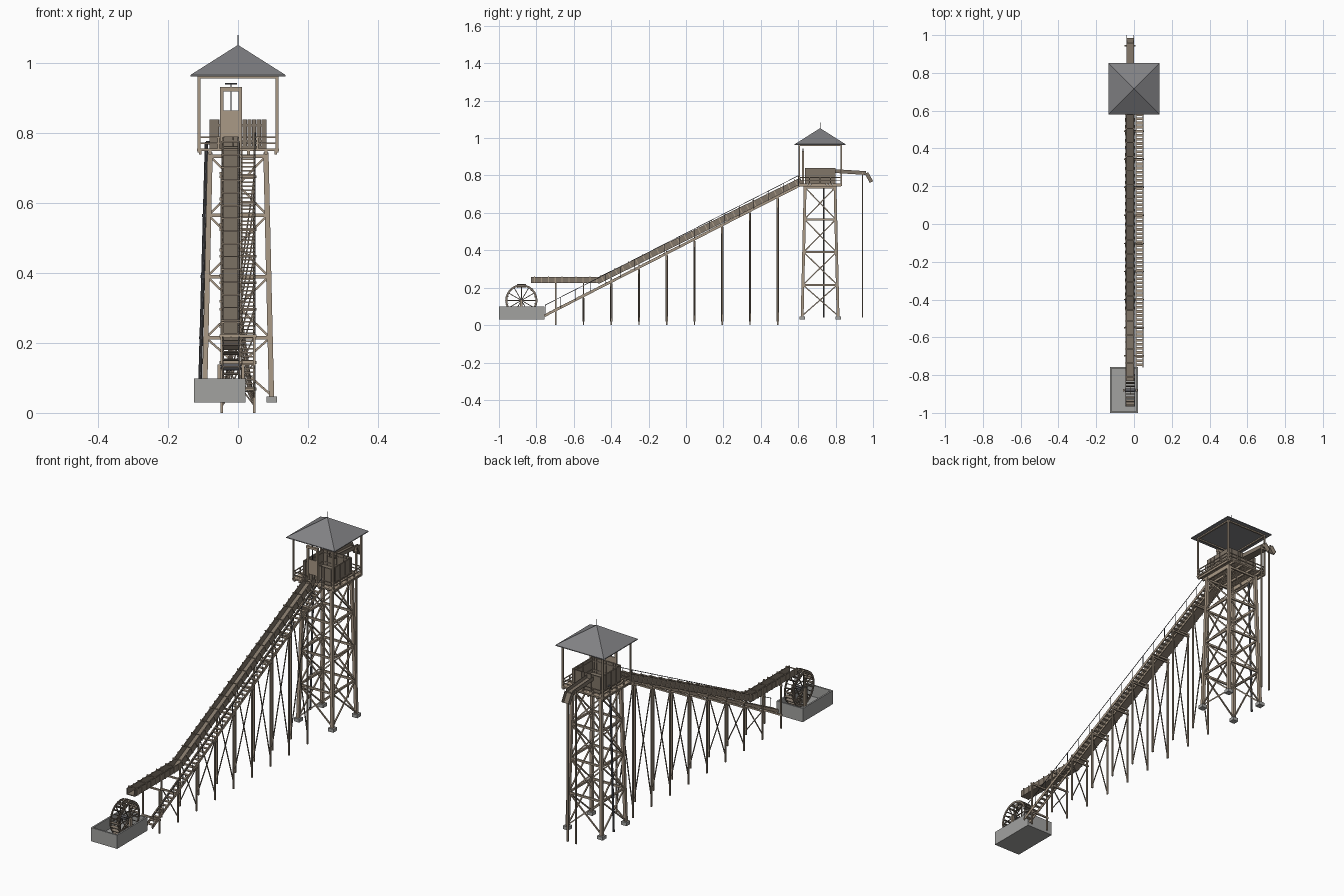
import bpy, bmesh, math
from mathutils import Vector, Matrix

if "Cube" in bpy.data.objects:
    bpy.data.objects.remove(bpy.data.objects["Cube"])

def mat(name, c):
    m = bpy.data.materials.new(name)
    m.diffuse_color = (*c, 1)
    m.use_nodes = True
    m.node_tree.nodes["Principled BSDF"].inputs["Base Color"].default_value = m.diffuse_color
    return m

WOOD = mat("wood", (0.40, 0.32, 0.24))
DARK = mat("dark_wood", (0.22, 0.18, 0.14))
IRON = mat("iron", (0.10, 0.10, 0.11))
ROOF = mat("roof_grey", (0.22, 0.22, 0.23))
STONE = mat("stone", (0.36, 0.36, 0.35))

class Part:
    """Collects beams, boxes and rods into one named mesh object."""
    def __init__(self, name, material):
        self.name, self.material, self.bm = name, material, bmesh.new()

    def beam(self, p, q, w, h=None):
        p, q = Vector(p), Vector(q)
        d = (q - p).normalized()
        ref = Vector((0, 0, 1)) if abs(d.z) < 0.95 else Vector((0, 1, 0))
        s = d.cross(ref).normalized()
        u = s.cross(d)
        rot = Matrix((s, u, d)).transposed().to_4x4()
        m = Matrix.Translation((p + q) / 2) @ rot @ Matrix.Diagonal((w, h or w, (q - p).length, 1))
        bmesh.ops.create_cube(self.bm, size=1, matrix=m)

    def box(self, x0, x1, y0, y1, z0, z1):
        m = Matrix.Translation(((x0 + x1) / 2, (y0 + y1) / 2, (z0 + z1) / 2))
        bmesh.ops.create_cube(self.bm, size=1, matrix=m @ Matrix.Diagonal((x1 - x0, y1 - y0, z1 - z0, 1)))

    def rod(self, p, q, r, r2=None, n=10):
        p, q = Vector(p), Vector(q)
        m = Matrix.Translation((p + q) / 2) @ (q - p).to_track_quat('Z', 'Y').to_matrix().to_4x4()
        bmesh.ops.create_cone(self.bm, cap_ends=True, segments=n, radius1=r,
                              radius2=r if r2 is None else r2, depth=(q - p).length, matrix=m)

    def trough(self, a, b, h=0.033, t=0.004, x0=-0.044, x1=0.002):
        a, b = Vector((0, *a)), Vector((0, *b))
        d = (b - a).normalized()
        n = Vector((0, -d.z, d.y))
        xm = Vector(((x0 + x1) / 2, 0, 0))
        self.beam(a + xm + n * t / 2, b + xm + n * t / 2, x1 - x0, t)
        for x in (x0 + t / 2, x1 - t / 2):
            o = Vector((x, 0, 0)) + n * h / 2
            self.beam(a + o, b + o, t, h)

    def done(self):
        me = bpy.data.meshes.new(self.name)
        self.bm.to_mesh(me)
        self.bm.free()
        me.materials.append(self.material)
        ob = bpy.data.objects.new(self.name, me)
        bpy.context.collection.objects.link(ob)
        return ob

CY = 0.717                      # tower centre in y
SIDES = [(-1, -1), (1, -1), (1, 1), (-1, 1)]

def leg(s, z):                  # point on a tapering tower leg
    r = 0.096 - 0.016 * (z - 0.04) / 0.70
    return Vector((s[0] * r, CY + s[1] * r, z))

# Tower legs, footings and bracing
legs, feet = Part("tower_legs", WOOD), Part("tower_footings", STONE)
brace, girt = Part("tower_cross_braces", WOOD), Part("tower_girts", WOOD)
levels = [0.05, 0.215, 0.39, 0.565, 0.735]
for i, s in enumerate(SIDES):
    legs.beam(leg(s, 0.04), leg(s, 0.745), 0.015)
    f = leg(s, 0.04)
    feet.box(f.x - 0.015, f.x + 0.015, f.y - 0.015, f.y + 0.015, 0.03, 0.047)
    t = SIDES[(i + 1) % 4]
    for z0, z1 in zip(levels, levels[1:]):
        brace.beam(leg(s, z0), leg(t, z1), 0.006)
        brace.beam(leg(t, z0), leg(s, z1), 0.006)
        girt.beam(leg(s, z1), leg(t, z1), 0.008, 0.010)
for p in (legs, feet, brace, girt):
    p.done()

# Platform deck with joists
deck = Part("platform_deck", WOOD)
for i in range(14):
    y = CY - 0.115 + i * 0.23 / 14
    deck.box(-0.117, 0.117, y, y + 0.0155, 0.750, 0.757)
for x in (-0.108, -0.08, -0.03, 0.03, 0.08, 0.108):
    deck.box(x - 0.004, x + 0.004, CY - 0.113, CY + 0.113, 0.740, 0.750)
deck.done()

# Roof posts, plates and platform railing
frame, rail = Part("roof_posts", WOOD), Part("platform_railing", WOOD)
R = 0.112
for i, s in enumerate(SIDES):
    a, t = (s[0] * R, CY + s[1] * R), SIDES[(i + 1) % 4]
    b = (t[0] * R, CY + t[1] * R)
    frame.beam((*a, 0.745), (*a, 0.965), 0.008)
    frame.beam((*a, 0.961), (*b, 0.961), 0.008)
    for z in (0.772, 0.789):
        if i:
            rail.beam((*a, z), (*b, z), 0.004)
        else:                   # front opening for flume and stair
            rail.beam((*a, z), (-0.05, a[1], z), 0.004)
            rail.beam((0.052, a[1], z), (*b, z), 0.004)
    for k in (0.25, 0.5, 0.75):
        x, y = a[0] + (b[0] - a[0]) * k, a[1] + (b[1] - a[1]) * k
        if i or k != 0.5:
            rail.beam((x, y, 0.755), (x, y, 0.791), 0.005)
frame.done()
rail.done()

# Pyramid roof with eave and finial
roof = Part("pyramid_roof", ROOF)
q = Matrix.Translation((0, CY, 1.010)) @ Matrix.Rotation(math.pi / 4, 4, 'Z')
bmesh.ops.create_cone(roof.bm, cap_ends=True, segments=4, radius1=0.136 * 2 ** 0.5, radius2=0, depth=0.086, matrix=q)
roof.box(-0.136, 0.136, CY - 0.136, CY + 0.136, 0.963, 0.967)
roof.done()
fin = Part("roof_finial", IRON)
fin.rod((0, CY, 1.045), (0, CY, 1.082), 0.002, 0.001, 8)
fin.done()

# Open planked tank on the platform
tank = Part("plank_tank", DARK)
tank.box(-0.078, 0.078, CY - 0.078, CY + 0.078, 0.757, 0.764)
N = 12
for i in range(N):
    a = -0.08 + i * 0.16 / N
    b = a + 0.16 / N - 0.0012
    for s in (-1, 1):
        c = s * 0.079
        tank.box(a, b, CY + c - 0.003, CY + c + 0.003, 0.757, 0.840)
        tank.box(c - 0.003, c + 0.003, CY + a, CY + b, 0.757, 0.840)
for s in (-1, 1):
    for z in (0.775, 0.82):
        tank.box(-0.08, 0.08, CY + s * 0.076 - 0.002, CY + s * 0.076 + 0.002, z, z + 0.006)
        tank.box(s * 0.076 - 0.002, s * 0.076 + 0.002, CY - 0.08, CY + 0.08, z, z + 0.006)
tank.done()

# Sluice gate at the flume head
gate = Part("sluice_gate", WOOD)
for x in (-0.046, 0.007):
    gate.box(x - 0.005, x + 0.005, 0.621, 0.631, 0.757, 0.930)
gate.box(-0.051, 0.012, 0.620, 0.632, 0.920, 0.932)
gate.box(-0.042, 0.003, 0.624, 0.629, 0.790, 0.865)
gate.done()
screw = Part("gate_screw", IRON)
screw.rod((-0.02, 0.626, 0.86), (-0.02, 0.626, 0.943), 0.002)
screw.rod((-0.037, 0.626, 0.942), (-0.003, 0.626, 0.942), 0.002)
screw.done()

# Main flume: level run, then the long slope
def slope(y):                   # underside of the sloped flume
    return 0.224 + (y + 0.46) * 0.532 / 1.08
flume = Part("flume_trough", DARK)
flume.trough((-0.83, 0.224), (-0.46, 0.224))
flume.trough((-0.467, slope(-0.467)), (0.625, slope(0.625)))
flume.done()
ribs = Part("flume_ribs", WOOD)
for i in range(39):
    y = -0.81 + i * 0.037
    z, tilt = (0.224, 0) if y < -0.46 else (slope(y), 0.46)
    up = Vector((0, -math.sin(tilt), math.cos(tilt)))
    b = Vector((0, y, z))
    for x in (-0.046, 0.004):
        o = Vector((x, 0, 0))
        ribs.beam(b + o, b + o + up * 0.034, 0.003, 0.006)
    if i % 2 == 0:
        c = b + up * 0.035
        ribs.beam(c + Vector((-0.048, 0, 0)), c + Vector((0.006, 0, 0)), 0.005, 0.004)
ribs.done()

# Stair beside the flume, with handrail
def stair(y):
    return 0.050 + (y + 0.757) * 0.695 / 1.36
st = Part("stair_stringers", WOOD)
for x in (0.011, 0.047):
    st.beam((x, -0.757, stair(-0.757)), (x, 0.605, stair(0.605)), 0.004, 0.014)
st.done()
tr = Part("stair_treads", WOOD)
for i in range(62):
    y = -0.745 + i * 1.345 / 62
    tr.box(0.010, 0.048, y - 0.007, y + 0.007, stair(y) + 0.003, stair(y) + 0.007)
tr.done()
hr = Part("stair_handrail", IRON)
hr.rod((0.049, -0.755, stair(-0.755) + 0.055), (0.049, 0.605, stair(0.605) + 0.055), 0.0016, n=6)
for i in range(18):
    y = -0.75 + i * 0.0795
    hr.rod((0.049, y, stair(y)), (0.049, y, stair(y) + 0.055), 0.0014, n=6)
hr.done()

# Trestle bents carrying flume and stair
post, xb = Part("trestle_posts", WOOD), Part("trestle_braces", DARK)
for i in range(9):
    y = -0.697 + i * 0.1485
    top = 0.224 if y < -0.46 else slope(y) - 0.003
    low = stair(y) - 0.012
    for x in (-0.046, 0.047):
        post.beam((x, y, 0), (x, y, top if x < 0 else max(low, top - 0.004)), 0.007)
    post.beam((-0.053, y, top - 0.004), (0.053 if top - stair(y) > 0.03 else 0.008, y, top - 0.004), 0.007, 0.008)
    post.beam((-0.053, y, low), (0.053, y, low), 0.007, 0.008)
    if low > 0.12:
        xb.beam((-0.046, y - 0.004, 0.02), (0.047, y - 0.004, low), 0.004)
        xb.beam((0.047, y + 0.004, 0.02), (-0.046, y + 0.004, low), 0.004)
post.done()
xb.done()

# Outlet chute at the back and its support
out = Part("outlet_chute", DARK)
out.trough((0.785, 0.814), (0.962, 0.803), 0.020, 0.003, -0.040, 0.0)
out.trough((0.956, 0.808), (0.983, 0.760), 0.020, 0.003, -0.040, 0.0)
out.done()
op = Part("outlet_support", WOOD)
for x in (-0.043, 0.003):
    op.beam((x, 0.944, 0.04), (x, 0.944, 0.815), 0.007)
op.beam((-0.049, 0.944, 0.799), (0.009, 0.944, 0.799), 0.007)
op.done()

# Drain pipe on the left side of the tower
pipe = Part("drain_pipe", IRON)
pipe.rod((-0.110, 0.737, 0.04), (-0.090, 0.737, 0.775), 0.005)
pipe.rod((-0.092, 0.737, 0.773), (-0.075, 0.737, 0.773), 0.005)
for z in levels[1:4]:
    x = -0.110 + 0.020 * (z - 0.04) / 0.735
    pipe.rod((x, 0.737, z - 0.004), (x, 0.737, z + 0.004), 0.007)
pipe.done()

# Stone basin under the wheel
bas = Part("wheel_basin", STONE)
X0, X1, Y0, Y1, T = -0.126, 0.021, -1.0, -0.757, 0.008
bas.box(X0, X1, Y0, Y1, 0.030, 0.042)
bas.box(X0, X0 + T, Y0, Y1, 0.042, 0.099)
bas.box(X1 - T, X1, Y0, Y1, 0.042, 0.099)
bas.box(X0 + T, X1 - T, Y0, Y0 + T, 0.042, 0.099)
bas.box(X0 + T, X1 - T, Y1 - T, Y1, 0.042, 0.099)
bas.done()

# Water wheel: two segmented rims, spokes, paddles, axle
wheel, axle = Part("water_wheel", DARK), Part("wheel_axle", IRON)
C, NS = Vector((-0.02, -0.88, 0.132)), 12
def rim(x, k, r):
    a = 2 * math.pi * k / 24
    return C + Vector((x, math.cos(a) * r, math.sin(a) * r))
for x in (-0.024, 0.024):
    for k in range(24):
        wheel.beam(rim(x, k, 0.081), rim(x, k + 1.02, 0.081), 0.004, 0.010)
    for k in range(0, 24, 2):
        wheel.beam(rim(x, k, 0.006), rim(x, k, 0.08), 0.004)
for k in range(24):
    wheel.beam(rim(0, k, 0.070), rim(0, k, 0.087), 0.048 if k % 12 != 6 else 0.003, 0.003 if k % 12 != 6 else 0.048)
wheel.done()
axle.rod(C - Vector((0.036, 0, 0)), C + Vector((0.036, 0, 0)), 0.005, n=12)
axle.rod(C - Vector((0.027, 0, 0)), C + Vector((0.027, 0, 0)), 0.010, n=12)
axle.done()
bear = Part("wheel_bearings", WOOD)
for x in (-0.054, 0.014):
    bear.box(x - 0.004, x + 0.004, C.y - 0.007, C.y + 0.007, 0.042, 0.138)
bear.done()
